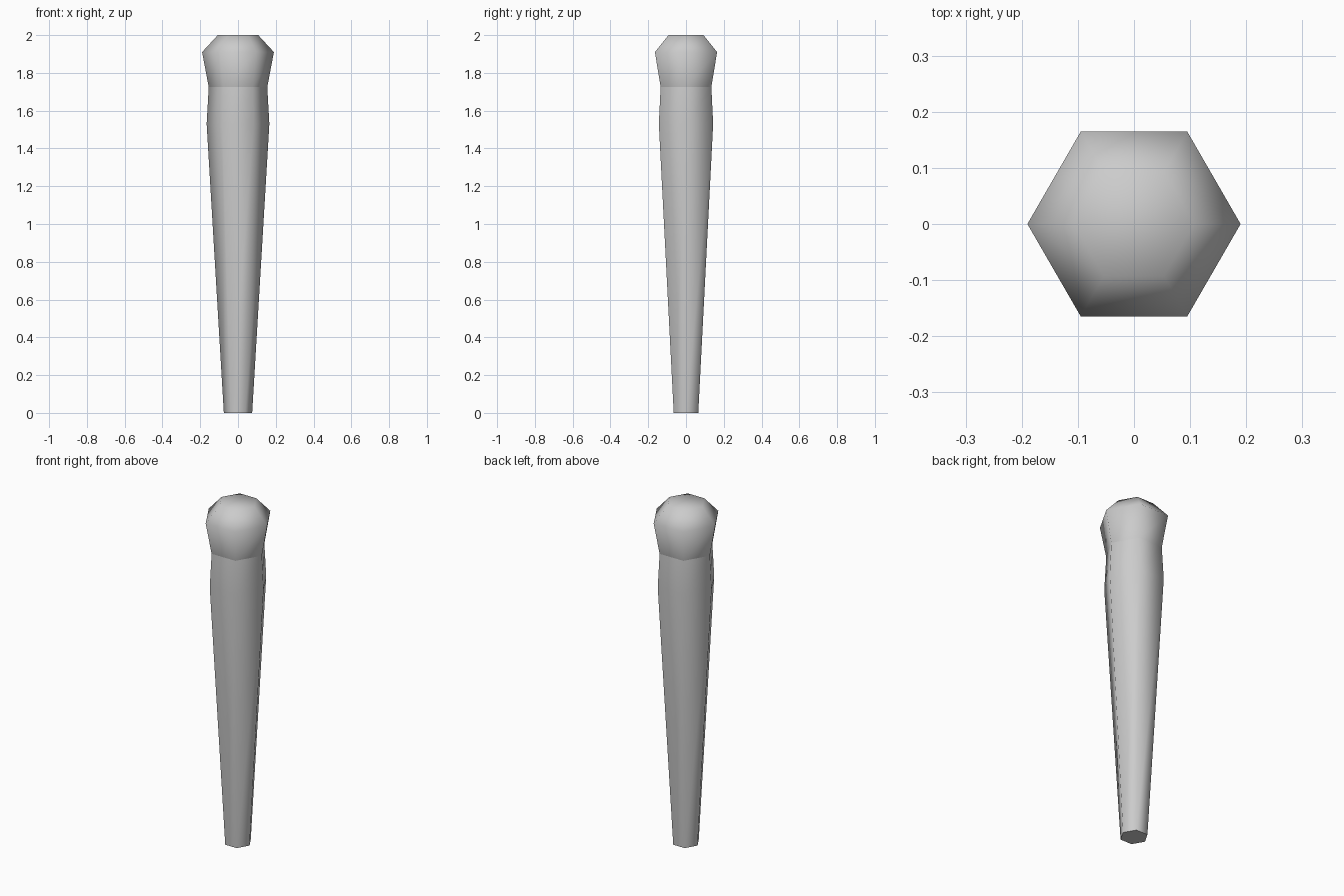
import bpy, bmesh
from math import cos, sin, pi

if "Cube" in bpy.data.objects:
    bpy.data.objects.remove(bpy.data.objects["Cube"])

SIDES = 6


def lathe(name, profile, cap_bottom=False, cap_top=False):
    """Spin (radius, z) points into a six-sided smooth-shaded solid."""
    bm = bmesh.new()
    rings = [[bm.verts.new((r * cos(2 * pi * i / SIDES), r * sin(2 * pi * i / SIDES), z))
              for i in range(SIDES)] for r, z in profile]
    for low, high in zip(rings, rings[1:]):
        for i in range(SIDES):
            j = (i + 1) % SIDES
            bm.faces.new((low[i], low[j], high[j], high[i])).smooth = True
    if cap_top:
        bm.faces.new(rings[-1]).smooth = True
    if cap_bottom:
        base = bm.faces.new(rings[0][::-1])
        for edge in base.edges:
            edge.smooth = False
    mesh = bpy.data.meshes.new(name)
    bm.to_mesh(mesh)
    bm.free()
    obj = bpy.data.objects.new(name, mesh)
    bpy.context.collection.objects.link(obj)
    return obj


# Tapered shaft with a flat, sharp-edged foot
lathe("shaft", [(0.075, 0), (0.166, 1.53), (0.155, 1.725)], cap_bottom=True)

# Rounded head, shaded separately so the joint stays crisp
lathe("head", [(0.155, 1.725), (0.19, 1.91), (0.107, 2.0)], cap_top=True)
